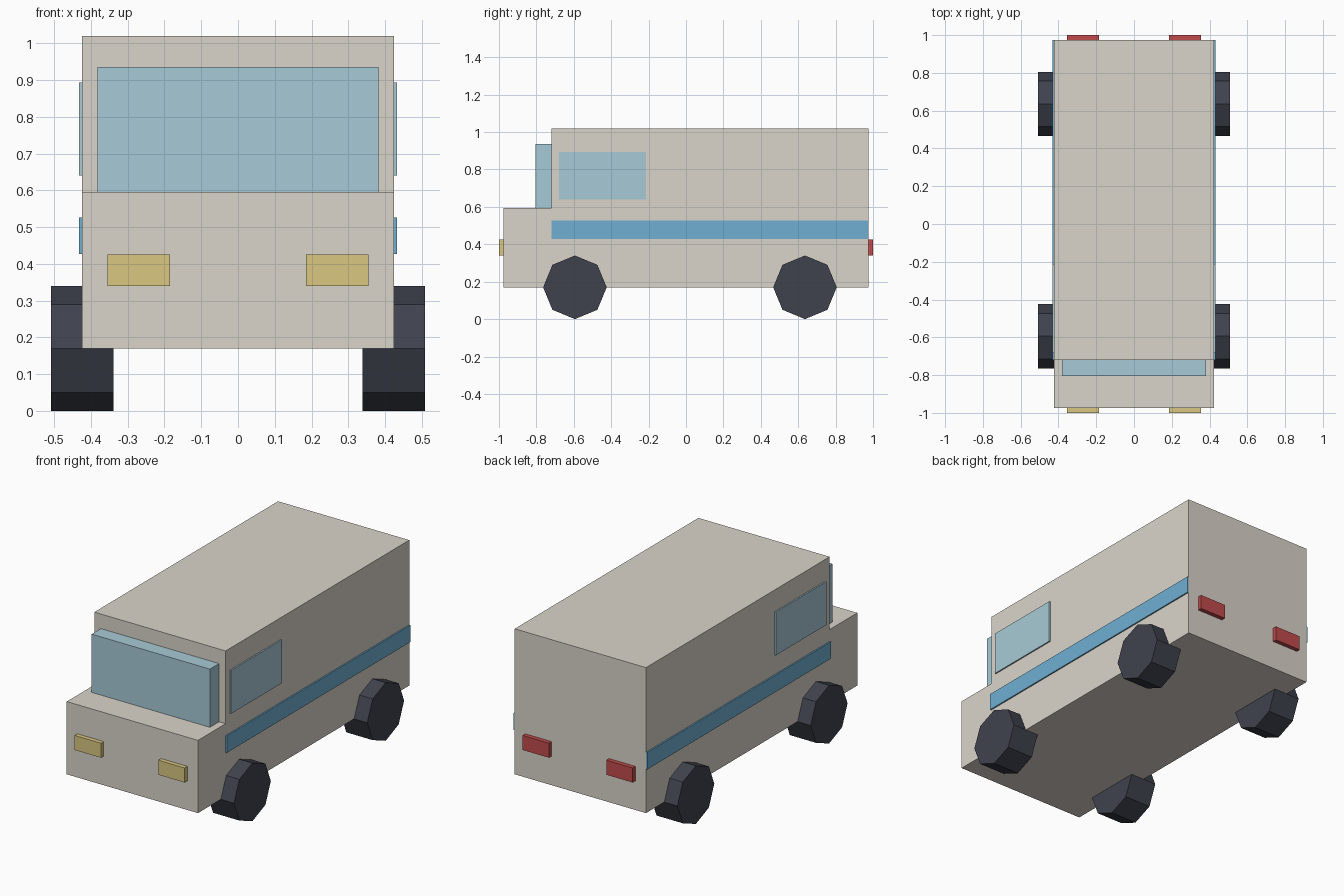
import bpy
import bmesh
from math import pi

if "Cube" in bpy.data.objects:
    bpy.data.objects.remove(bpy.data.objects["Cube"])


def make_mat(name, rgb):
    m = bpy.data.materials.new(name)
    m.diffuse_color = (*rgb, 1.0)
    m.use_nodes = True
    m.node_tree.nodes["Principled BSDF"].inputs["Base Color"].default_value = m.diffuse_color
    return m


CREAM = make_mat("cream_paint", (0.70, 0.66, 0.59))
BLUE = make_mat("blue_stripe", (0.16, 0.43, 0.65))
GLASS = make_mat("glass", (0.39, 0.59, 0.67))
YELLOW = make_mat("headlight_yellow", (0.69, 0.57, 0.22))
RED = make_mat("tail_red", (0.53, 0.07, 0.07))
RUBBER = make_mat("rubber", (0.05, 0.055, 0.075))


def box(name, x, y, z, mat):
    """Box from (min, max) ranges on each axis."""
    bpy.ops.mesh.primitive_cube_add(
        size=1, location=[(a + b) / 2 for a, b in (x, y, z)])
    ob = bpy.context.object
    ob.name = name
    ob.scale = [b - a for a, b in (x, y, z)]
    bpy.ops.object.transform_apply(location=False, rotation=False, scale=True)
    ob.data.materials.append(mat)
    return ob


# Body: stepped side profile (y, z) extruded across the width
HALF = 0.424
profile = [(-0.975, 0.17), (0.975, 0.17), (0.975, 1.02),
           (-0.72, 1.02), (-0.72, 0.595), (-0.975, 0.595)]
bm = bmesh.new()
side = bm.faces.new([bm.verts.new((-HALF, y, z)) for y, z in profile])
ext = bmesh.ops.extrude_face_region(bm, geom=[side])
new_verts = [g for g in ext["geom"] if isinstance(g, bmesh.types.BMVert)]
bmesh.ops.translate(bm, verts=new_verts, vec=(2 * HALF, 0, 0))
bmesh.ops.recalc_face_normals(bm, faces=bm.faces)
mesh = bpy.data.meshes.new("body")
bm.to_mesh(mesh)
bm.free()
mesh.materials.append(CREAM)
bpy.context.collection.objects.link(bpy.data.objects.new("body", mesh))

# Windshield block standing on the hood
box("windshield", (-0.382, 0.382), (-0.805, -0.715), (0.595, 0.935), GLASS)

for s, label in ((-1, "left"), (1, "right")):
    def span(a, b):
        return tuple(sorted((s * a, s * b)))

    # Side window and stripe
    box(f"side_window_{label}", span(0.415, 0.432), (-0.68, -0.213), (0.64, 0.893), GLASS)
    box(f"stripe_{label}", span(0.415, 0.432), (-0.72, 0.974), (0.427, 0.526), BLUE)

    # Lights
    box(f"headlight_{label}", span(0.185, 0.355), (-1.0, -0.965), (0.34, 0.425), YELLOW)
    box(f"tail_light_{label}", span(0.185, 0.355), (0.965, 1.0), (0.34, 0.425), RED)

    # Eight-sided wheels
    for y, end in ((-0.594, "front"), (0.636, "rear")):
        bpy.ops.mesh.primitive_cylinder_add(
            vertices=8, radius=0.17, depth=0.17,
            location=(s * 0.424, y, 0.17), rotation=(0, pi / 2, 0))
        wheel = bpy.context.object
        wheel.name = f"{end}_wheel_{label}"
        wheel.data.materials.append(RUBBER)
